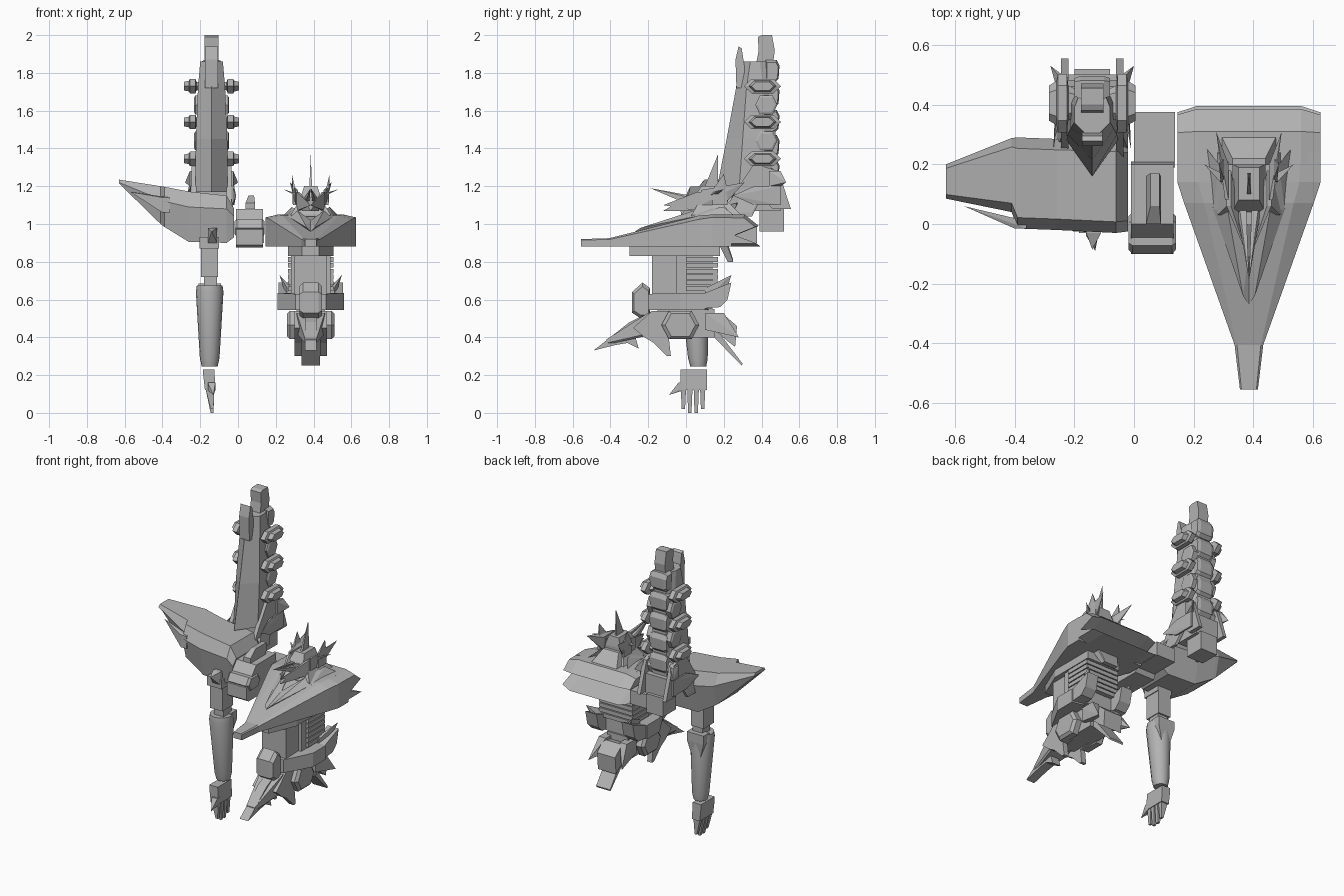
import bpy, bmesh, math
from mathutils import Vector

default_cube = bpy.data.objects.get("Cube")
if default_cube:
    bpy.data.objects.remove(default_cube, do_unlink=True)

grey = bpy.data.materials.new("armour_grey")
grey.use_nodes = True
grey.diffuse_color = (.45, .45, .45, 1)
grey.node_tree.nodes["Principled BSDF"].inputs["Base Color"].default_value = grey.diffuse_color

CHEST = .385    # centre line of the torso
TOWER = -.14    # centre line of the back tower and the arm
SIDES = (("right", -1), ("left", 1))


def finish(name, bm):
    bmesh.ops.recalc_face_normals(bm, faces=bm.faces)
    mesh = bpy.data.meshes.new(name)
    bm.to_mesh(mesh)
    bm.free()
    mesh.materials.append(grey)
    part = bpy.data.objects.new(name, mesh)
    bpy.context.collection.objects.link(part)
    return part


def loft(name, rings):
    """Skin matching rings of points and cap both ends."""
    bm = bmesh.new()
    loops = [[bm.verts.new(point) for point in ring] for ring in rings]
    for lower, upper in zip(loops, loops[1:]):
        for i in range(len(lower)):
            j = (i + 1) % len(lower)
            bm.faces.new((lower[i], lower[j], upper[j], upper[i]))
    bm.faces.new(loops[0])
    bm.faces.new(loops[-1])
    return finish(name, bm)


def hull(name, points):
    """Faceted convex solid around a few points."""
    bm = bmesh.new()
    for point in points:
        bm.verts.new(point)
    result = bmesh.ops.convex_hull(bm, input=bm.verts)
    unused = [v for v in result["geom_interior"] if isinstance(v, bmesh.types.BMVert)]
    bmesh.ops.delete(bm, geom=unused, context="VERTS")
    return finish(name, bm)


def corners(x, y, z):
    return [(a, b, c) for a in x for b in y for c in z]


def box(name, x, y, z):
    return hull(name, corners(x, y, z))


def spike(name, x, y, z, tip):
    return hull(name, corners(x, y, z) + [tip])


def plate(name, axis, profile, levels):
    """Extrude a profile along an axis through (distance, scale) levels."""
    middle = sum((Vector(p) for p in profile), Vector((0, 0))) / len(profile)
    rings = []
    for distance, scale in levels:
        ring = []
        for p in profile:
            point = list(middle + (Vector(p) - middle) * scale)
            point.insert("xyz".index(axis), distance)
            ring.append(point)
        rings.append(ring)
    return loft(name, rings)


def slab(name, axis, profile, start, end):
    return plate(name, axis, profile, ((start, 1), (end, 1)))


def hexagon(y, z, length, height):
    return [(y - length, z), (y - length * .6, z + height), (y + length * .6, z + height),
            (y + length, z), (y + length * .6, z - height), (y - length * .6, z - height)]


def torso(half_width):
    return (CHEST - half_width, CHEST + half_width)


def chest_ring(y, width, top, shoulder, crown):
    half = [(width, .88), (width, shoulder), (top, crown)]
    return ([(CHEST + w, y, z) for w, z in half]
            + [(CHEST - w, y, z) for w, z in reversed(half)])


# Chest: long prow, notched rear and raised central deck
loft("chest_prow", [
    chest_ring(-.555, .03, .025, .915, .92), chest_ring(-.405, .048, .04, .918, .925),
    chest_ring(.07, .217, .15, 1.025, 1.045), chest_ring(.14, .24, .17, 1.035, 1.05),
    chest_ring(.24, .24, .17, 1.035, 1.05)])
plate("chest_rear", "x", [(.2, .88), (.395, .88), (.25, .935), (.385, .99), (.31, 1.05), (.2, 1.05)],
      ((CHEST - .24, .8), (CHEST - .175, 1), (CHEST + .175, 1), (CHEST + .24, .8)))
hull("chest_keel", corners(torso(.045), (-.3, .1), (.83, .89))
     + corners(torso(.12), (-.12, .18), (.83, .89)))
for side, s in SIDES:
    hull(side + "_deck_rail", [(CHEST + s * w, y, z) for w, y, z in (
        (.0, -.27, .96), (.02, -.24, .98), (.12, .05, 1.04), (.14, .25, 1.05),
        (.1, .2, 1.09), (.07, .04, 1.07), (.0, -.1, 1.02))])
hull("collar", corners(torso(.105), (.03, .24), (1.04, 1.05))
     + corners(torso(.075), (.06, .2), (1.09, 1.1)))
hull("rear_neck_guard", corners(torso(.09), (.2, .29), (1.0, 1.05))
     + corners(torso(.055), (.2, .22), (1.1, 1.12)))
hull("back_flap", corners(torso(.075), (.18, .22), (.88, .9))
     + corners(torso(.05), (.22, .25), (.8, .81)))

# Head: helmet, visor, crest and swept horns
hull("helmet", corners((.33, .44), (.04, .2), (1.08, 1.14))
     + corners((.35, .42), (.08, .19), (1.18, 1.2)))
spike("face_guard", (.34, .43), (.0, .08), (1.07, 1.14), (CHEST, -.12, 1.07))
spike("crest", (.378, .392), (.1, .17), (1.18, 1.2), (CHEST, .17, 1.37))
for side, s in SIDES:
    x = lambda offset: CHEST + s * offset
    spike(side + "_brow_horn", (x(.01), x(.035)), (.02, .08), (1.1, 1.14), (x(.0), -.19, 1.19))
    spike(side + "_cheek_vane", (x(.06), x(.075)), (.06, .18), (1.07, 1.17), (x(.0), -.12, 1.1))
    spike(side + "_rear_horn", (x(.068), x(.08)), (.08, .2), (1.1, 1.18), (x(.11), .31, 1.22))
    spike(side + "_upright_horn", (x(.08), x(.095)), (.14, .22), (1.1, 1.18), (x(.1), .2, 1.265))
    spike(side + "_whisker", (x(.05), x(.06)), (.1, .15), (1.14, 1.155), (x(.15), .2, 1.185))

# Waist: front panel with stacked ribs behind it
box("waist_front", (.3, .47), (-.18, .05), (.63, .83))
box("waist_core", (.28, .49), (-.05, .14), (.55, .85))
for i in range(6):
    z = .645 + i * .031
    box(f"waist_rib_{i}", (.265, .505), (.0, .17), (z, z + .025))

# Hips: belt narrowing to the front, buckle, hexagonal guards and skirts
hull("belt", corners(torso(.08), (-.2, .12), (.545, .63))
     + corners(torso(.175), (-.03, .1), (.545, .635)))
for side, s in SIDES:
    slab(side + "_belt_wing", "x", [(.06, .55), (.06, .63), (.1, .635), (.24, .69), (.22, .6),
         (.18, .56)], CHEST + s * .09, CHEST + s * .17)
plate("buckle", "x", [(-.285, .53), (-.285, .64), (-.23, .69), (-.19, .66), (-.19, .5), (-.24, .5)],
      ((.325, .8), (.345, 1), (.425, 1), (.445, .8)))
box("pelvis", (.31, .46), (-.15, .15), (.4, .55))
slab("front_skirt", "x", [(-.18, .54), (-.3, .48), (-.49, .33), (-.37, .36), (-.31, .37),
     (-.25, .34), (-.27, .41), (-.1, .4)], .355, .415)
hull("skirt_ridge", corners(torso(.075), (-.2, -.15), (.42, .53))
     + corners(torso(.03), (-.42, -.38), (.37, .39)))
for side, s in SIDES:
    x = lambda offset: CHEST + s * offset
    plate(side + "_hip_guard", "x", hexagon(-.03, .465, .1, .075),
          ((x(.07), 1), (x(.11), 1), (x(.125), .8)))
    slab(side + "_front_tasset", "x", [(-.18, .54), (-.28, .45), (-.22, .4), (-.17, .37),
         (-.1, .3), (-.08, .3), (-.09, .39), (.0, .4), (.0, .54)], x(.05), x(.085))
    spike(side + "_hip_fin", (x(.1), x(.125)), (.1, .2), (.6, .66), (x(.165), .24, .73))
    spike(side + "_rear_fin", (x(.05), x(.1)), (.1, .2), (.44, .53), (x(.12), .28, .4))
slab("tail_skirt", "x", [(.12, .5), (.2, .52), (.27, .46), (.26, .35), (.22, .38), (.14, .45)],
     .32, .45)
slab("tail_plate", "x", [(.11, .44), (.14, .47), (.3, .26), (.295, .25)], .335, .435)

# Joint between chest and shoulder
slab("shoulder_joint", "x", [(-.1, .89), (-.1, .97), (-.05, 1.02), (.0, 1.08), (.2, 1.08),
     (.21, .96), (.17, .875), (-.08, .875)], -.01, .132)
box("joint_rear_arm", (.0, .138), (.19, .375), (.9, .99))
plate("joint_knuckle", "x", hexagon(-.03, .98, .07, .045),
      ((-.018, .8), (-.005, 1), (.127, 1), (.14, .8)))
hull("joint_lever", corners((.04, .09), (.0, .16), (1.07, 1.11))
     + corners((.055, .085), (.06, .17), (1.14, 1.15)))

# Shoulder armour: wide inner body drawn out to a raised tip
shoulder = []
for x, front, back, low, high, crown in (
        (-.63, .085, .2, 1.215, 1.23, 1.235), (-.41, .04, .288, 1.0, 1.14, 1.2),
        (-.39, -.015, .29, .985, 1.13, 1.197),
        (-.26, -.02, .285, .905, 1.1, 1.172), (-.06, -.03, .28, .9, 1.09, 1.15),
        (-.02, -.025, .275, .93, 1.05, 1.08)):
    inset = (back - front) * .12
    shoulder.append([(x, front + inset, low), (x, front, high - .01), (x, front + inset, crown),
                     (x, back - inset, crown), (x, back, high - .01), (x, back - inset, low)])
loft("shoulder_armour", shoulder)
spike("shoulder_front_blade", (-.4, -.36), (-.015, .01), (1.06, 1.14), (-.57, .06, 1.17))
spike("shoulder_front_spur", (-.16, -.11), (-.03, .0), (.9, .98), (TOWER, -.085, .96))

# Arm: upper arm, elbow, rounded forearm and hand
box("upper_arm", (-.195, -.105), (-.01, .1), (.72, .87))
box("upper_arm_cuff", (-.205, -.1), (-.025, .1), (.87, .93))
box("elbow", (-.18, -.11), (.01, .09), (.66, .725))
forearm = []
for z, y, across, deep in ((.245, .065, .042, .042), (.29, .063, .052, .052),
                           (.64, .045, .073, .075), (.675, .045, .068, .07)):
    turns = [math.tau * i / 16 for i in range(16)]
    forearm.append([(-.15 + across * math.cos(a), y + deep * math.sin(a), z) for a in turns])
arm = loft("forearm", forearm)
bpy.context.view_layer.objects.active = arm
arm.select_set(True)
bpy.ops.object.shade_smooth_by_angle(angle=math.radians(35))
hull("elbow_guard", corners((-.21, -.09), (.06, .12), (.63, .685))
     + corners((-.18, -.12), (.07, .11), (.53, .54)))
hull("palm", corners((-.185, -.125), (-.03, .11), (.21, .23))
     + corners((-.175, -.12), (-.03, .11), (.12, .13)))
for i in range(4):
    y = -.027 + i * .034
    tip = .02 if i in (0, 3) else .0
    hull(f"finger_{i}", corners((-.17, -.125), (y, y + .027), (.12, .13))
         + corners((-.145, -.13), (y + .004, y + .022), (tip, tip + .02)))
spike("thumb", (-.16, -.12), (-.04, -.01), (.12, .16), (-.13, -.09, .095))


# Back tower: ridged blade body, spine, cap and side pods
def tower_ring(z, ridge, front, back, width):
    half = [(width, front), (width, back - .06), (width * .6, back)]
    return ([(TOWER, ridge, z)] + [(TOWER + w, y, z) for w, y in half]
            + [(TOWER - w, y, z) for w, y in reversed(half)])


loft("tower_body", [tower_ring(1.17, .16, .28, .47, .086), tower_ring(1.45, .215, .3, .475, .083),
                    tower_ring(1.72, .265, .32, .47, .072), tower_ring(1.86, .28, .34, .45, .06)])
slab("tower_front_peak", "x", [(.267, 1.72), (.262, 1.87), (.278, 1.94), (.295, 1.93), (.31, 1.83),
     (.31, 1.72)], TOWER - .035, TOWER + .035)
slab("tower_cap", "x", [(.37, 1.84), (.385, 1.92), (.38, 1.99), (.4, 2), (.455, 2), (.47, 1.92),
     (.46, 1.84)], -.177, -.103)
for i in range(5):
    z = 1.22 + i * .132
    plate(f"spine_plate_{i}", "x", [(.42, z), (.42, z + .12), (.48, z + .12), (.495, z + .09),
          (.49, z + .02), (.47, z)], ((-.2, .8), (-.18, 1), (-.1, 1), (-.08, .8)))
box("tower_root", (-.2, -.08), (.39, .52), (.96, 1.08))
hull("tower_mount", corners((-.22, -.06), (.33, .5), (1.07, 1.2)))
for side, s in SIDES:
    x = lambda offset: TOWER + s * offset
    for i, z in enumerate((1.345, 1.54, 1.73)):
        plate(f"{side}_pod_{i}", "x", hexagon(.405, z, .098, .038),
              ((x(.06), .5), (x(.08), .6), (x(.085), 1), (x(.115), 1), (x(.12), .75), (x(.145), .6)))
        plate(f"{side}_hex_panel_{i}", "x", hexagon(.425, z - .1, .058, .05),
              ((x(.05), 1), (x(.086), 1), (x(.092), .8)))
    slab(side + "_mount_skirt", "x", [(.28, 1.2), (.36, 1.32), (.49, 1.28), (.555, 1.08),
         (.46, 1.08), (.4, 1.14), (.22, 1.1)], x(.08), x(.105))
    spike(side + "_mount_fin", (x(.11), x(.12)), (.36, .5), (1.1, 1.2), (x(.13), .25, 1.15))
    spike(side + "_rear_barb", (x(.1), x(.115)), (.44, .5), (1.2, 1.28), (x(.14), .53, 1.22))
    hull(side + "_mount_strut", corners((x(.08), x(.1)), (.3, .4), (1.14, 1.17))
         + corners((x(.1), x(.12)), (.25, .35), (1.04, 1.06)))
